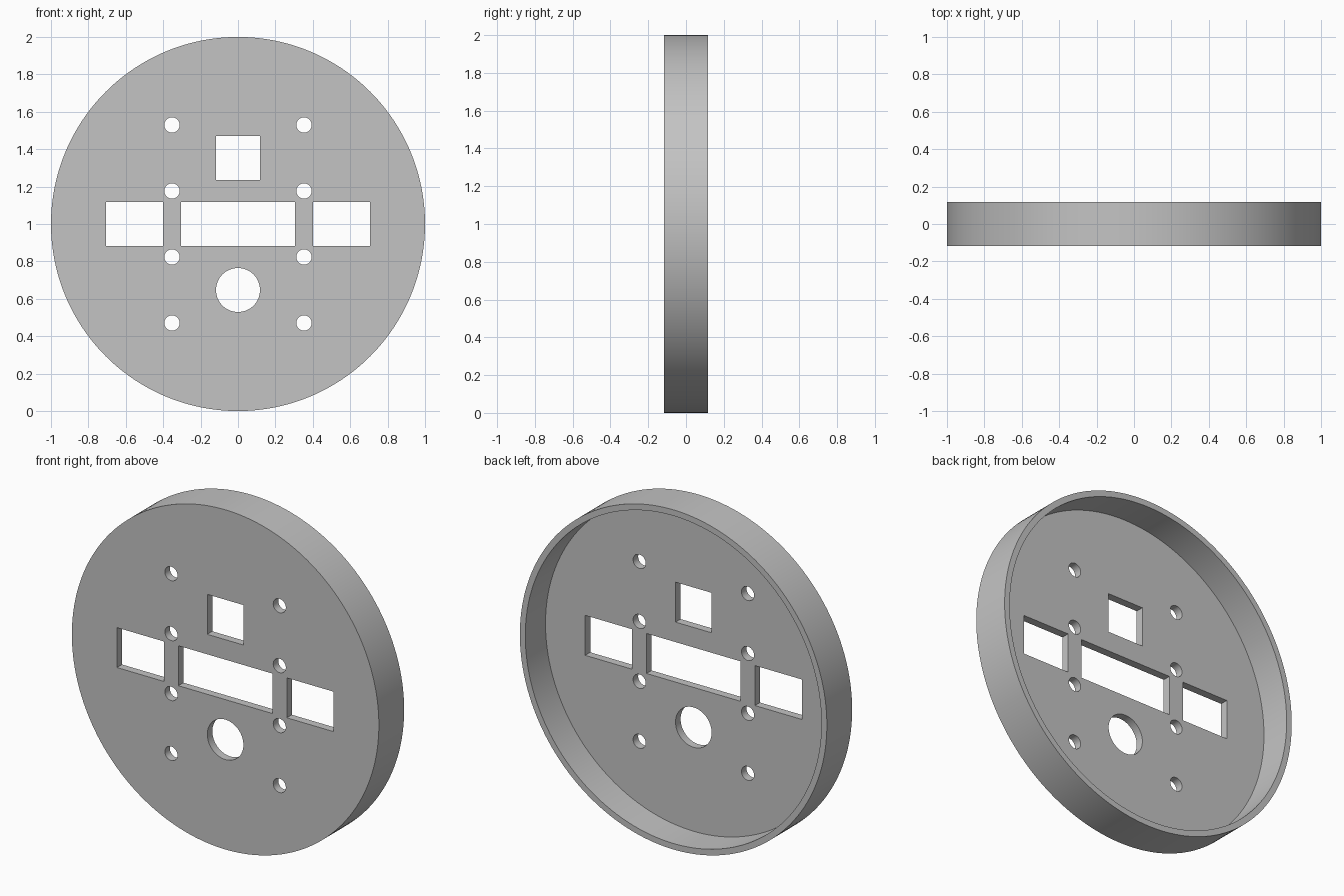
import bpy, bmesh, math

cube = bpy.data.objects.get("Cube")
if cube:
    bpy.data.objects.remove(cube, do_unlink=True)

U = 1 / 85            # one design unit
HALF = 10 * U         # half of the overall depth
FLOOR = 4 * U         # thickness of the front plate
RIM = 3 * U           # thickness of the rim wall

grey = bpy.data.materials.new("plain grey")
grey.use_nodes = True
colour = (0.55, 0.55, 0.55, 1)
grey.diffuse_color = colour
grey.node_tree.nodes["Principled BSDF"].inputs["Base Color"].default_value = colour


def circle(r, n, x=0, z=0):
    return [(x + r * math.cos(math.tau * i / n), z + r * math.sin(math.tau * i / n))
            for i in range(n)]


def box(x, z, w, h):
    return [(x - w / 2, z - h / 2), (x + w / 2, z - h / 2),
            (x + w / 2, z + h / 2), (x - w / 2, z + h / 2)]


def loft(bm, sections):
    """Join (outline, y) sections in order and cap both ends."""
    rings = [[bm.verts.new((x, y, z + 1)) for x, z in outline] for outline, y in sections]
    n = len(rings[0])
    for a, b in zip(rings, rings[1:]):
        for i in range(n):
            j = (i + 1) % n
            bm.faces.new((a[i], a[j], b[j], b[i]))
    bm.faces.new(rings[0][::-1])
    bm.faces.new(rings[-1])


def make_object(name, bm):
    bmesh.ops.recalc_face_normals(bm, faces=bm.faces)
    mesh = bpy.data.meshes.new(name)
    bm.to_mesh(mesh)
    bm.free()
    mesh.materials.append(grey)
    obj = bpy.data.objects.new(name, mesh)
    bpy.context.collection.objects.link(obj)
    return obj


# Shallow round dish, open at the back
bm = bmesh.new()
outer, inner = circle(1, 192), circle(1 - RIM, 192)
loft(bm, [(outer, -HALF), (outer, HALF), (inner, HALF), (inner, FLOOR - HALF)])
dish = make_object("round_panel", bm)

# Openings: square window, round window, slots and screw holes
openings = [box(0, 30 * U, 20 * U, 20 * U),
            circle(10 * U, 64, 0, -30 * U),
            box(0, 0, 52 * U, 20 * U)]
for side in (-1, 1):
    openings.append(box(side * 47 * U, 0, 26 * U, 20 * U))
    for z in (-45, -15, 15, 45):
        openings.append(circle(3.5 * U, 32, side * 30 * U, z * U))

bm = bmesh.new()
for outline in openings:
    loft(bm, [(outline, -2 * HALF), (outline, 0)])
cutter = make_object("opening_cutter", bm)
cutter.hide_render = True

# Cut the openings and bake the result
cut = dish.modifiers.new("openings", "BOOLEAN")
cut.operation = "DIFFERENCE"
cut.solver = "EXACT"
cut.object = cutter
bpy.ops.object.select_all(action="DESELECT")
dish.select_set(True)
bpy.context.view_layer.objects.active = dish
bpy.ops.object.modifier_apply(modifier=cut.name)
bpy.data.objects.remove(cutter, do_unlink=True)
bpy.ops.object.shade_smooth_by_angle(angle=math.radians(30))
